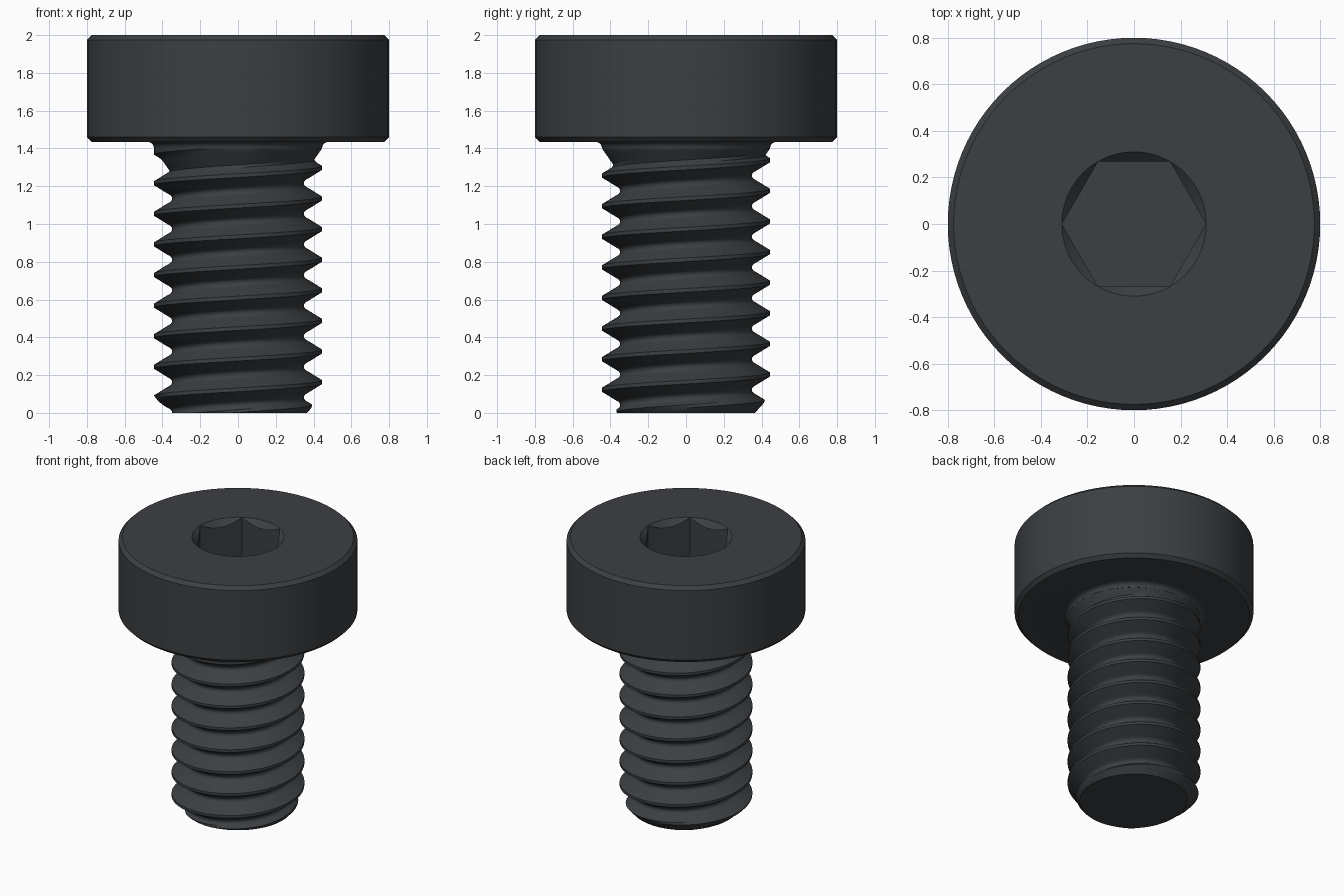
import bpy, bmesh, math

if "Cube" in bpy.data.objects:
    bpy.data.objects.remove(bpy.data.objects["Cube"])

N = 96                      # columns around the axis
PITCH, CREST_Z = 0.162, 0.163
MAJOR, NECK_Z = 0.445, 1.40

steel = bpy.data.materials.new("black_steel")
steel.diffuse_color = (0.045, 0.05, 0.055, 1)
steel.use_nodes = True
steel.node_tree.nodes["Principled BSDF"].inputs["Base Color"].default_value = steel.diffuse_color


def finish(bm, name, angle):
    bmesh.ops.recalc_face_normals(bm, faces=bm.faces)
    mesh = bpy.data.meshes.new(name)
    bm.to_mesh(mesh)
    bm.free()
    obj = bpy.data.objects.new(name, mesh)
    bpy.context.collection.objects.link(obj)
    mesh.materials.append(steel)
    bpy.ops.object.select_all(action='DESELECT')
    obj.select_set(True)
    bpy.context.view_layer.objects.active = obj
    bpy.ops.object.shade_smooth_by_angle(angle=math.radians(angle))
    return obj


def point(bm, a, r, z):
    return bm.verts.new((r * math.cos(a), r * math.sin(a), z))


# Head: turned profile with neck fillet, continuing into the hex socket
def hex_radius(a):
    return 0.268 / math.cos((a % (math.pi / 3)) - math.pi / 6)


RIM, FLOOR_Z = 0.31, 1.68
FIL = 0.035
profile = [(MAJOR + FIL - FIL * math.cos(t), NECK_Z + FIL * math.sin(t))
           for t in [k * math.pi / 12 for k in range(7)]]
profile += [(0.775, 1.435), (0.80, 1.46), (0.80, 1.975), (0.775, 2.0), (RIM, 2.0)]

bm = bmesh.new()
columns = []
for i in range(N):
    a = 2 * math.pi * i / N
    h = hex_radius(a)
    pts = profile + [(h, 2.0 - (RIM - h) - 0.0005), (h, FLOOR_Z)]
    columns.append([point(bm, a, r, z) for r, z in pts])
for i in range(N):
    c, d = columns[i], columns[(i + 1) % N]
    for j in range(len(c) - 1):
        bm.faces.new((c[j], d[j], d[j + 1], c[j + 1]))
bm.faces.new([c[-1] for c in columns])
finish(bm, "socket_head", 25)


# Threaded shank: helical grid, trimmed flat at both ends
half = [(0.06, MAJOR), (0.16, 0.418), (0.26, 0.392), (0.35, 0.367),
        (0.39, 0.357), (0.44, 0.351), (0.5, 0.349)]
turn = [(t, r) for t, r in half] + [(1 - t, r) for t, r in reversed(half[:-1])]
R, TURNS = len(turn), 13
rows = R * TURNS

bm = bmesh.new()
grid = []
for i in range(N):
    a = 2 * math.pi * i / N
    col = []
    for j in range(rows):
        t, r = turn[j % R]
        z = CREST_Z + PITCH * (j // R - 3 + t + i / N)
        r = max(r, min(MAJOR, MAJOR - 0.7 * (NECK_Z - z)))   # thread run-out
        r = min(r, max(0.2, 0.365 + 0.9 * z))                # end chamfer
        col.append(point(bm, a, r, z))
    grid.append(col)
for i in range(N):
    nxt, shift = (grid[i + 1], 0) if i < N - 1 else (grid[0], R)
    for j in range(rows - 1 - shift):
        bm.faces.new((grid[i][j], nxt[j + shift], nxt[j + shift + 1], grid[i][j + 1]))


def trim(z, normal_z):
    res = bmesh.ops.bisect_plane(bm, geom=bm.verts[:] + bm.edges[:] + bm.faces[:],
                                 dist=1e-6, plane_co=(0, 0, z),
                                 plane_no=(0, 0, normal_z), clear_outer=True)
    return [e for e in res["geom_cut"] if isinstance(e, bmesh.types.BMEdge)]


trim(NECK_Z, 1)
bmesh.ops.edgeloop_fill(bm, edges=trim(0, -1))
finish(bm, "threaded_shank", 30)
